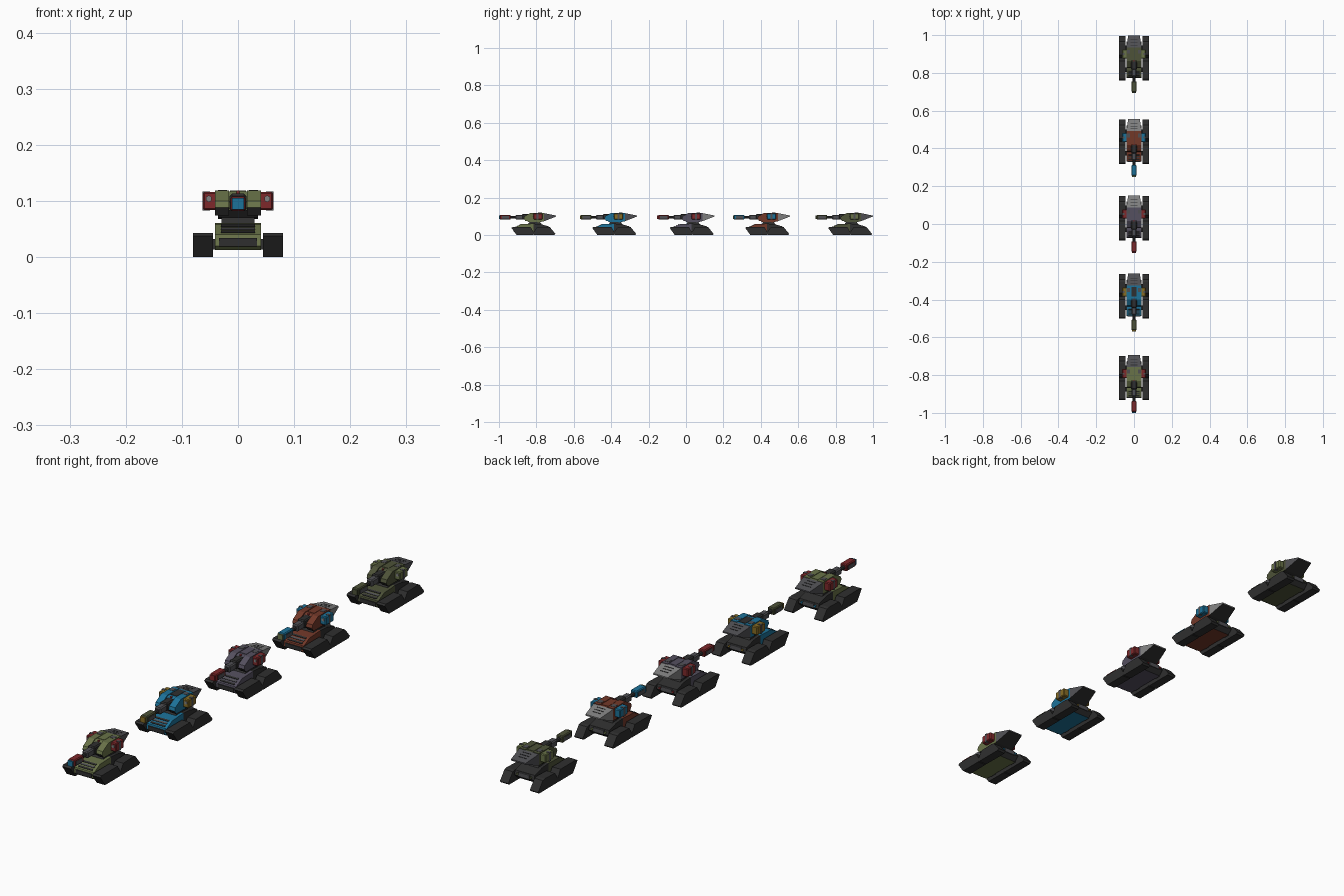
import bpy, bmesh, math
from mathutils import Vector

if "Cube" in bpy.data.objects:
    bpy.data.objects.remove(bpy.data.objects["Cube"])


def material(name, rgb):
    m = bpy.data.materials.new(name)
    m.diffuse_color = (*rgb, 1)
    m.use_nodes = True
    m.node_tree.nodes["Principled BSDF"].inputs["Base Color"].default_value = m.diffuse_color
    return m


M = {n: material(n, c) for n, c in {
    "olive": (0.14, 0.17, 0.065),
    "dark olive": (0.075, 0.085, 0.04),
    "blue": (0.012, 0.17, 0.32),
    "violet grey": (0.09, 0.08, 0.115),
    "rust": (0.17, 0.04, 0.022),
    "red": (0.21, 0.022, 0.024),
    "gold": (0.24, 0.15, 0.018),
    "charcoal": (0.028, 0.028, 0.028),
    "steel grey": (0.08, 0.08, 0.088),
    "light grey": (0.22, 0.22, 0.22)}.items()}


def finish(bm, name, mats, y0, rule=None):
    bmesh.ops.recalc_face_normals(bm, faces=bm.faces)
    bm.normal_update()
    if rule:
        for f in bm.faces:
            f.material_index = rule(f.normal)
    me = bpy.data.meshes.new(name)
    bm.to_mesh(me)
    bm.free()
    for m in mats:
        me.materials.append(M[m])
    ob = bpy.data.objects.new(name, me)
    ob.location.y = y0
    bpy.context.collection.objects.link(ob)
    return ob


def prism(name, profile, x0, x1, mats, y0, rule=None, shape=None):
    """Side (y, z) profile extruded between x0 and x1."""
    bm = bmesh.new()
    f = bm.faces.new([bm.verts.new((x0, y, z)) for y, z in profile])
    r = bmesh.ops.extrude_face_region(bm, geom=[f])
    for v in r["geom"]:
        if isinstance(v, bmesh.types.BMVert):
            v.co.x = x1
    if shape:
        for v in bm.verts:
            shape(v.co)
    return finish(bm, name, mats, y0, rule)


def box(name, x, y, z, mats, y0, rule=None, bevel=0):
    p = [(y[0], z[0]), (y[1], z[0]), (y[1], z[1]), (y[0], z[1])]
    ob = prism(name, p, x[0], x[1], mats, y0, rule)
    if bevel:
        b = ob.modifiers.new("edge_chamfer", "BEVEL")
        b.width, b.segments = bevel, 1
    return ob


def tube(name, radius, y, centre, mat, y0, sides=8):
    bm = bmesh.new()
    bmesh.ops.create_cone(bm, cap_ends=True, segments=sides, radius1=radius,
                          radius2=radius, depth=y[1] - y[0])
    for v in bm.verts:
        v.co = Vector((v.co.x + centre[0], v.co.z + (y[0] + y[1]) / 2, v.co.y + centre[1]))
    return finish(bm, name, [mat], y0)


def taper_tail(co):
    if co.y > 0.14:
        co.x *= 0.74


def tank(y0, body, accent, tip, rear, muzzle):
    dark = "charcoal"
    # track pods, front and rear on both sides
    front = [(-0.087, 0.038), (-0.08, 0.043), (0.015, 0.043), (0.037, 0.006), (0.03, 0), (-0.06, 0)]
    back = [(0.035, 0.0), (0.028, 0.01), (0.048, 0.041), (0.108, 0.043), (0.12, 0.04), (0.148, 0.006), (0.142, 0)]
    for s in (-1, 1):
        prism("front_track_pod", front, s * 0.045, s * 0.08, [dark], y0)
        prism("rear_track_pod", back, s * 0.045, s * 0.08, [dark], y0)
        for ya in (-0.03, 0.085):
            box("axle", (s * 0.035, s * 0.048), (ya - 0.012, ya + 0.012), (0.014, 0.032), [dark], y0)

    # hull: painted front, dark rear
    prism("hull_front", [(-0.066, 0.013), (-0.074, 0.02), (-0.07, 0.04), (-0.035, 0.058),
                         (0.03, 0.061), (0.03, 0.013)], -0.041, 0.041, [body], y0)
    prism("hull_rear", [(0.03, 0.013), (0.03, 0.061), (0.07, 0.058), (0.112, 0.046), (0.118, 0.03),
                        (0.1, 0.013)], -0.041, 0.041, [dark, body], y0,
          lambda n: 1 if n.z < -0.9 else 0)
    box("nose_grille", (-0.034, 0.034), (-0.075, -0.068), (0.019, 0.034), [dark], y0)
    for k in range(3):
        y, z = -0.062 + k * 0.011, 0.0445 + k * 0.0056
        prism("glacis_slat", [(y - 0.003, z - 0.002), (y + 0.003, z + 0.001),
                              (y + 0.002, z + 0.003), (y - 0.004, z)],
              -0.03, 0.03, ["steel grey" if k == 1 else dark], y0)
    for s in (-1, 1):
        tube("tail_lamp", 0.004, (0.112, 0.12), (s * 0.028, 0.036), tip, y0, 6)
    box("engine_vent", (-0.022, 0.022), (0.11, 0.119), (0.028, 0.044), ["steel grey"], y0)

    # turret ring
    prism("turret_neck", [(0.0, 0.057), (0.075, 0.057), (0.062, 0.074), (0.012, 0.074)],
          -0.029, 0.029, [dark], y0)

    # turret: painted front, grey wedge tail
    under = lambda n: 1 if n.z < -0.4 else 0
    prism("turret_body", [(0.0, 0.071), (-0.012, 0.084), (-0.01, 0.098), (0.02, 0.117),
                          (0.088, 0.117), (0.088, 0.074), (0.06, 0.068)],
          -0.036, 0.036, [body, dark], y0, under)
    prism("turret_tail", [(0.088, 0.074), (0.088, 0.117), (0.152, 0.104), (0.152, 0.099)],
          -0.041, 0.041, [rear, dark], y0, under, taper_tail)
    for s in (-1, 1):
        # armoured cheeks either side of the gun
        prism("turret_cheek", [(-0.012, 0.074), (-0.022, 0.088), (-0.018, 0.1), (0.015, 0.119),
                               (0.088, 0.119), (0.088, 0.074)],
              s * 0.016, s * 0.041, [body, dark], y0, under)
        box("cheek_vent", (s * 0.02, s * 0.036), (0.055, 0.075), (0.118, 0.12), ["steel grey"], y0)
        # side launcher boxes
        box("side_launcher", (s * 0.038, s * 0.0625), (0.03, 0.078), (0.084, 0.116),
            [accent], y0, bevel=0.003)
        tube("launcher_lens", 0.006, (0.027, 0.032), (s * 0.052, 0.104), "light grey", y0, 6)
        box("launcher_band", (s * 0.05, s * 0.0632), (0.048, 0.058), (0.083, 0.117),
            ["steel grey"], y0)
    box("roof_hatch", (-0.014, 0.014), (0.03, 0.08), (0.116, 0.1185), [dark if body == "blue" else body], y0)
    box("sight_lamp", (-0.003, 0.003), (0.014, 0.02), (0.113, 0.1185), ["red"], y0)
    for k in range(3):
        y = 0.098 + k * 0.014
        z = 0.117 - (y - 0.088) * 0.203
        box("tail_slot", (-0.018, 0.018), (y, y + 0.003), (z - 0.004, z + 0.0004), [dark], y0)

    # gun: mantlet, breech block, barrel, muzzle
    box("gun_mantlet", (-0.015, 0.015), (-0.03, 0.025), (0.082, 0.113), [dark], y0, bevel=0.004)
    box("gun_breech", (-0.0125, 0.0125), (-0.066, -0.02), (0.083, 0.108), ["steel grey", dark], y0,
        lambda n: 1 if n.z < -0.5 else 0, bevel=0.004)
    tube("gun_barrel", 0.007, (-0.1, -0.06), (0, 0.095), dark, y0)
    box("gun_muzzle", (-0.0135, 0.0135), (-0.148, -0.092), (0.082, 0.108), [muzzle, dark], y0,
        lambda n: 1 if n.z < -0.5 else 0, bevel=0.003)
    for s in (-1, 1):
        box("muzzle_side_plate", (s * 0.012, s * 0.0145), (-0.138, -0.1), (0.086, 0.101),
            ["steel grey"], y0)
    box("muzzle_face", (-0.0105, 0.0105), (-0.154, -0.146), (0.085, 0.105), [tip], y0)


# the row of five tanks: position, body, launchers, muzzle face, tail, muzzle
tank(-0.846, "olive", "red", "blue", "steel grey", "red")
tank(-0.414, "blue", "gold", "gold", "steel grey", "dark olive")
tank(0.0, "violet grey", "red", "red", "light grey", "red")
tank(0.404, "rust", "blue", "olive", "light grey", "blue")
tank(0.847, "dark olive", "olive", "dark olive", "steel grey", "dark olive")
